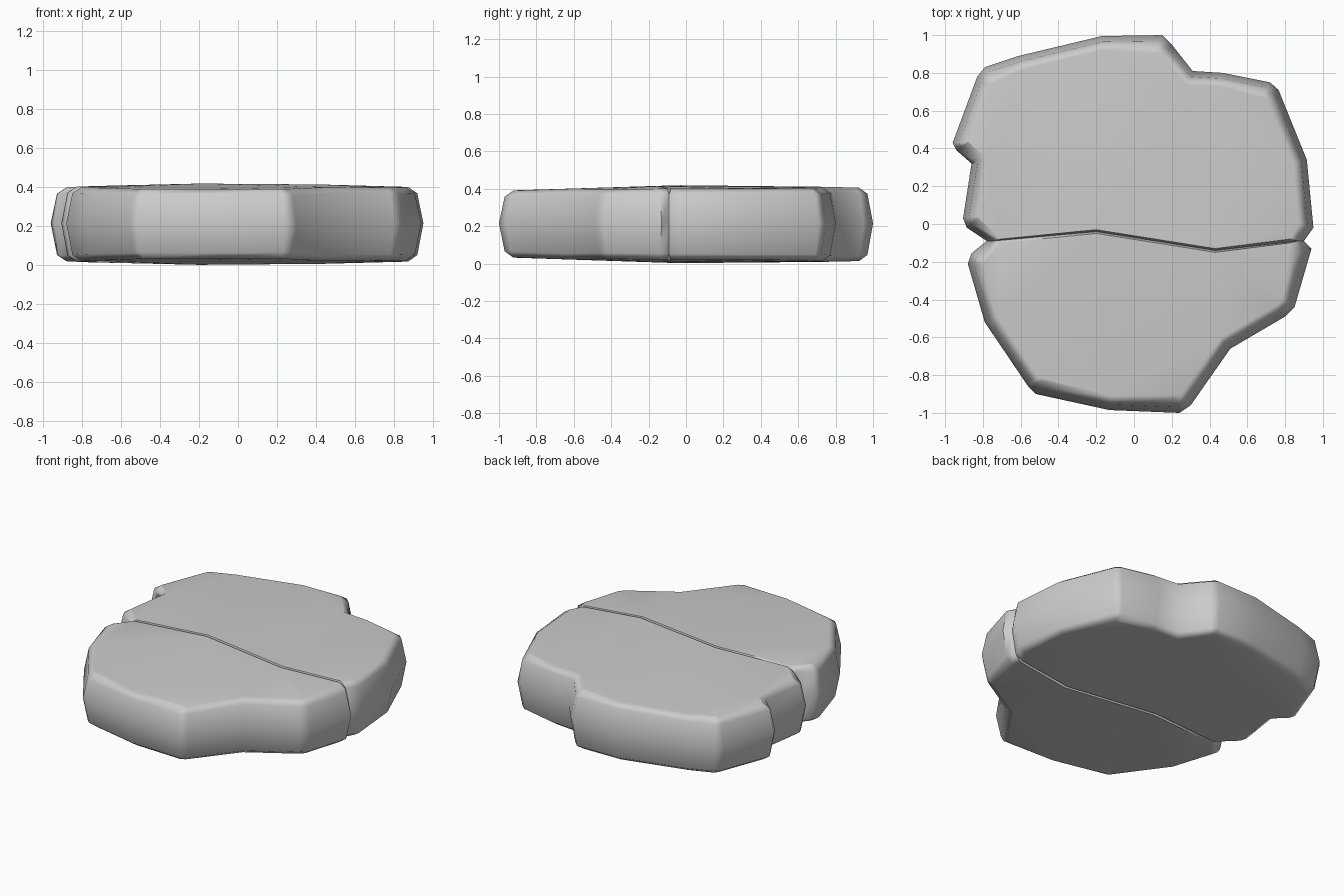
import bpy, bmesh, math
from mathutils import Vector

if "Cube" in bpy.data.objects:
    bpy.data.objects.remove(bpy.data.objects["Cube"])

# Shared crack line, left to right
CRACK = [(-0.78, -0.09), (-0.2, -0.04), (0.43, -0.14), (0.9, -0.09)]

# Outer rims, counterclockwise, without the crack points
BACK_RIM = [(0.95, -0.02), (0.915, 0.34), (0.765, 0.71), (0.72, 0.75), (0.47, 0.80),
            (0.31, 0.81), (0.20, 0.95), (0.15, 1.0), (-0.17, 0.995), (-0.61, 0.89),
            (-0.79, 0.83), (-0.83, 0.78), (-0.96, 0.43), (-0.94, 0.39), (-0.86, 0.32),
            (-0.905, 0.03), (-0.885, -0.02)]
FRONT_RIM = [(-0.86, -0.155), (-0.88, -0.21), (-0.79, -0.52), (-0.56, -0.86),
             (-0.52, -0.90), (-0.13, -0.985), (0.24, -1.0), (0.30, -0.96),
             (0.51, -0.66), (0.80, -0.49), (0.85, -0.44), (0.94, -0.13)]


def top_z(p):
    return 0.42 - 0.025 * p.length_squared + 0.008 * p.y


def bottom_z(p):
    return 0.001 + 0.025 * p.length_squared - 0.01 * p.y


def inset(rim, crack, d, gap):
    """Shrink the rim by d; crack ends slide along the crack, which opens by gap."""
    pts = [Vector(p) for p in [crack[-1]] + rim + [crack[0]]]
    side = 1 if rim[3][1] > 0 else -1
    out = []
    for i, p in enumerate(pts):
        if i in (0, len(pts) - 1):
            out.append(p + Vector((-math.copysign(d, p.x), side * gap)))
            continue
        a = (p - pts[i - 1]).normalized()
        b = (pts[i + 1] - p).normalized()
        n = (Vector((-a.y, a.x)) + Vector((-b.y, b.x))).normalized()
        half = max(n.dot(Vector((-a.y, a.x))), 0.75)
        out.append(p + n * d / half)
    out += [Vector(p) + Vector((0, side * gap)) for p in crack[1:-1]]
    return out


def stone(name, rim, crack):
    # Stacked rings: bottom rim, lower bevel, widest line, upper bevel, top rim
    levels = [(0.075, 0.01, lambda p: bottom_z(p)),
              (0.03, 0.0, lambda p: bottom_z(p) + 0.03),
              (0.0, 0.0, lambda p: 0.215),
              (0.03, 0.0, lambda p: top_z(p) - 0.03),
              (0.075, 0.01, lambda p: top_z(p))]
    bm = bmesh.new()
    rings = []
    for d, gap, z in levels:
        rings.append([bm.verts.new((p.x, p.y, z(p))) for p in inset(rim, crack, d, gap)])
    n = len(rings[0])
    for lo, hi in zip(rings, rings[1:]):
        for i in range(n):
            j = (i + 1) % n
            bm.faces.new((lo[i], lo[j], hi[j], hi[i]))
    caps = [bm.faces.new(rings[-1]), bm.faces.new(rings[0][::-1])]
    bmesh.ops.triangulate(bm, faces=caps)
    bmesh.ops.recalc_face_normals(bm, faces=bm.faces)
    mesh = bpy.data.meshes.new(name)
    bm.to_mesh(mesh)
    bm.free()
    ob = bpy.data.objects.new(name, mesh)
    bpy.context.collection.objects.link(ob)
    bpy.ops.object.select_all(action='DESELECT')
    ob.select_set(True)
    bpy.context.view_layer.objects.active = ob
    bpy.ops.object.shade_smooth_by_angle(angle=math.radians(48))
    # Keep the broad faces flat and the rims softly shaded
    mod = ob.modifiers.new("flat_faces", 'WEIGHTED_NORMAL')
    mod.keep_sharp = True


# Two halves of the cracked slab
stone("back_slab", BACK_RIM, CRACK)
stone("front_slab", FRONT_RIM, CRACK[::-1])
